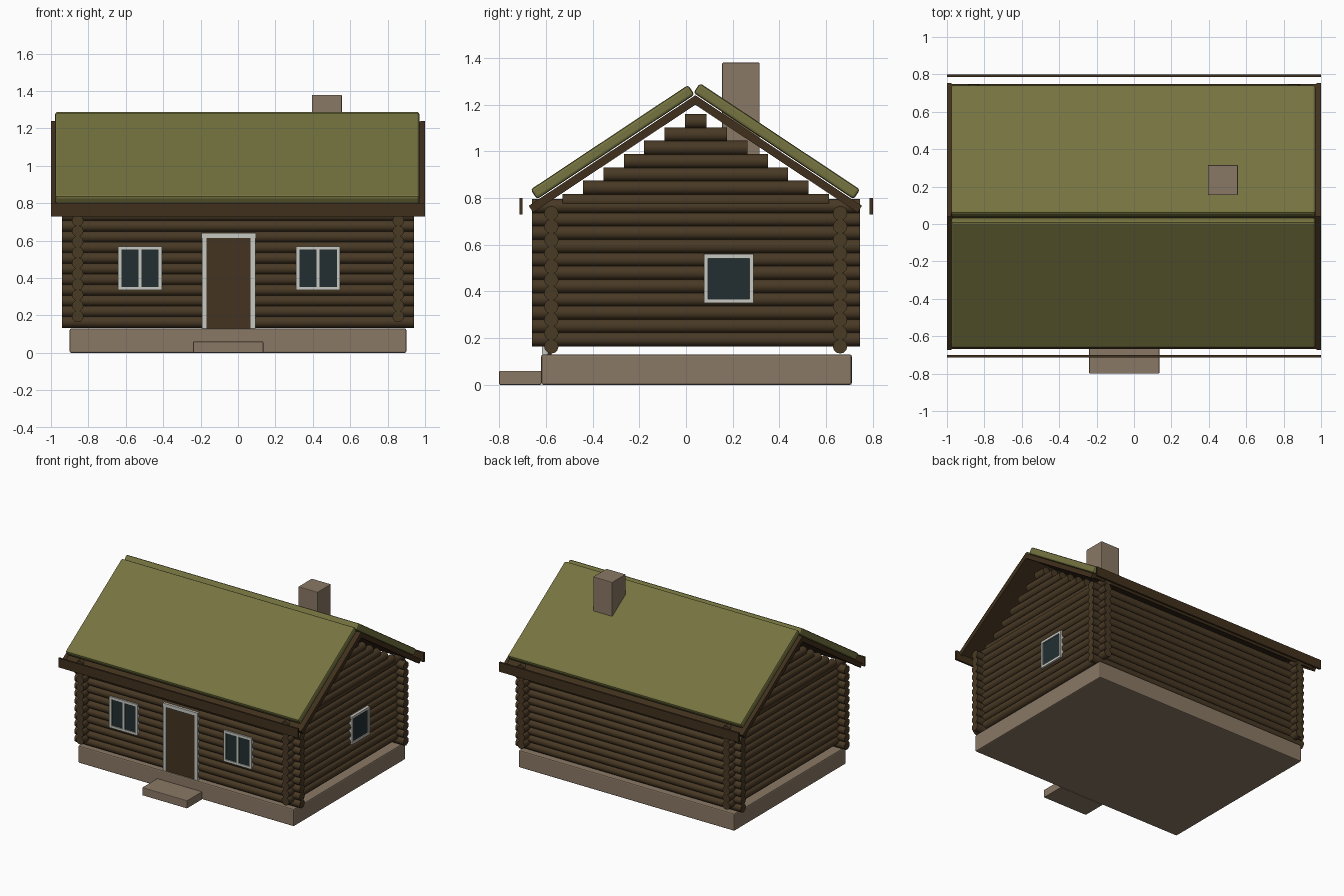
import bpy, bmesh, math
from mathutils import Vector, Matrix

if "Cube" in bpy.data.objects:
    bpy.data.objects.remove(bpy.data.objects["Cube"])

def mat(name, c):
    m = bpy.data.materials.new(name)
    m.diffuse_color = (*c, 1)
    m.use_nodes = True
    m.node_tree.nodes["Principled BSDF"].inputs["Base Color"].default_value = m.diffuse_color
    return m

STONE = mat("stone", (.255, .190, .130))
LOG = mat("log_brown", (.066, .041, .018))
DARK = mat("roof_board_brown", (.052, .030, .012))
DOOR = mat("door_brown", (.056, .034, .015))
GREEN = mat("turf_green", (.180, .175, .052))
WHITE = mat("frame_white", (.58, .58, .54))
GLASS = mat("glass_dark", (.016, .028, .031))

def finish(name, bm, material, bevel=0):
    bmesh.ops.recalc_face_normals(bm, faces=bm.faces)
    me = bpy.data.meshes.new(name)
    bm.to_mesh(me)
    bm.free()
    ob = bpy.data.objects.new(name, me)
    bpy.context.collection.objects.link(ob)
    me.materials.append(material)
    if bevel:
        b = ob.modifiers.new("bevel", 'BEVEL')
        b.width, b.segments = bevel, 2
    return ob

def add_box(bm, lo, hi):
    lo, hi = Vector(lo), Vector(hi)
    bmesh.ops.create_cube(bm, size=1, matrix=Matrix.Translation((lo + hi) / 2) @ Matrix.Diagonal((*(hi - lo), 1)))

def boxes(name, parts, material, bevel=0):
    bm = bmesh.new()
    for lo, hi in parts:
        add_box(bm, lo, hi)
    return finish(name, bm, material, bevel)

def logs(name, specs, axis):
    # each spec is (start, end, fixed coordinate, height)
    bm = bmesh.new()
    for a, b, c, z in specs:
        mid = (a + b) / 2
        if axis == 'X':
            m = Matrix.Translation((mid, c, z)) @ Matrix.Rotation(math.pi / 2, 4, 'Y')
        else:
            m = Matrix.Translation((c, mid, z)) @ Matrix.Rotation(math.pi / 2, 4, 'X')
        bmesh.ops.create_cone(bm, cap_ends=True, segments=12, radius1=.031, radius2=.031, depth=b - a, matrix=m)
    ob = finish(name, bm, LOG)
    bpy.ops.object.select_all(action='DESELECT')
    ob.select_set(True)
    bpy.context.view_layer.objects.active = ob
    bpy.ops.object.shade_smooth_by_angle(angle=math.radians(40))

# stone base, step and chimney
boxes("foundation", [((-.9, -.62, 0), (.9, .71, .13))], STONE, .008)
boxes("door_step", [((-.24, -.8, 0), (.135, -.62, .06))], STONE, .004)
boxes("chimney", [((.395, .155, .93), (.555, .315, 1.38))], STONE, .004)

# log walls, interlocking by half a log at the corners
P, CY = .057, .042
for name, y in (("front_wall_logs", -.577), ("back_wall_logs", .66)):
    logs(name, [(-.94, .94, y, .165 + P * i) for i in range(11)], 'X')
for name, x in (("left", -.857), ("right", .857)):
    logs(name + "_wall_logs", [(-.66, .745, x, .195 + P * i) for i in range(11)], 'Y')
    logs(name + "_gable_logs", [(CY - .57 + .0872 * k, CY + .57 - .0872 * k, x, .787 + P * k) for k in range(7)], 'Y')

# sloping roof slabs: s runs down the slope, n is the height above it
ANG = math.atan(.664)
def slab(name, side, s0, s1, n0, n1, x0, x1, material, bevel=0):
    bm = bmesh.new()
    vs = []
    for x in (x0, x1):
        for s, n in ((s0, n0), (s1, n0), (s1, n1), (s0, n1)):
            y = .04 + side * (s * math.cos(ANG) + n * math.sin(ANG))
            vs.append(bm.verts.new((x, y, 1.238 - s * math.sin(ANG) + n * math.cos(ANG))))
    bm.faces.new(vs[:4])
    bm.faces.new(vs[4:])
    for i in range(4):
        j = (i + 1) % 4
        bm.faces.new((vs[i], vs[j], vs[j + 4], vs[i + 4]))
    finish(name, bm, material, bevel)

for name, side, lap in (("front", -1, 0), ("back", 1, -.014)):
    slab(name + "_roof_boards", side, 0, .851, -.024, 0, -.98, .98, DARK)
    slab(name + "_turf_roof", side, lap, .81, .006, .056, -.978, .97, GREEN, .012)
    for end, x0 in (("left", -1), ("right", .975)):
        slab(f"{name}_{end}_barge_board", side, 0, .855, -.032, .002, x0, x0 + .025, DARK)

# eave fascia boards
boxes("front_fascia", [((-1, -.714, .73), (1, -.7, .8))], DARK)
boxes("back_fascia", [((-1, .785, .73), (1, .8, .8))], DARK)

# door and its frame
boxes("door", [((-.17, -.611, .13), (.07, -.575, .615))], DOOR)
boxes("door_frame", [((-.193, -.617, .13), (-.168, -.59, .615)),
                     ((.068, -.617, .13), (.093, -.59, .615)),
                     ((-.195, -.619, .613), (.095, -.59, .64))], WHITE)

# windows: frame bars around a pane, optional middle bar
def window(name, c, w, z0, z1, to_world, mullion):
    t, h = .018, w / 2
    bars = [(-h, -h + t, z0, z1), (h - t, h, z0, z1), (-h, h, z0, z0 + t), (-h, h, z1 - t, z1)]
    if mullion:
        bars.append((-.009, .009, z0, z1))
    boxes(name + "_frame", [to_world(c + a, c + b, p, q, .012) for a, b, p, q in bars], WHITE)
    boxes(name + "_pane", [to_world(c - h + .01, c + h - .01, z0 + .01, z1 - .01, .005)], GLASS)

def on_front(a, b, p, q, d):
    return (a, -.606 - d, p), (b, -.58, q)

def on_right(a, b, p, q, d):
    return (.86, a, p), (.886 + d, b, q)

window("front_left_window", -.524, .236, .335, .57, on_front, True)
window("front_right_window", .428, .236, .335, .57, on_front, True)
window("right_window", .183, .212, .35, .56, on_right, False)
